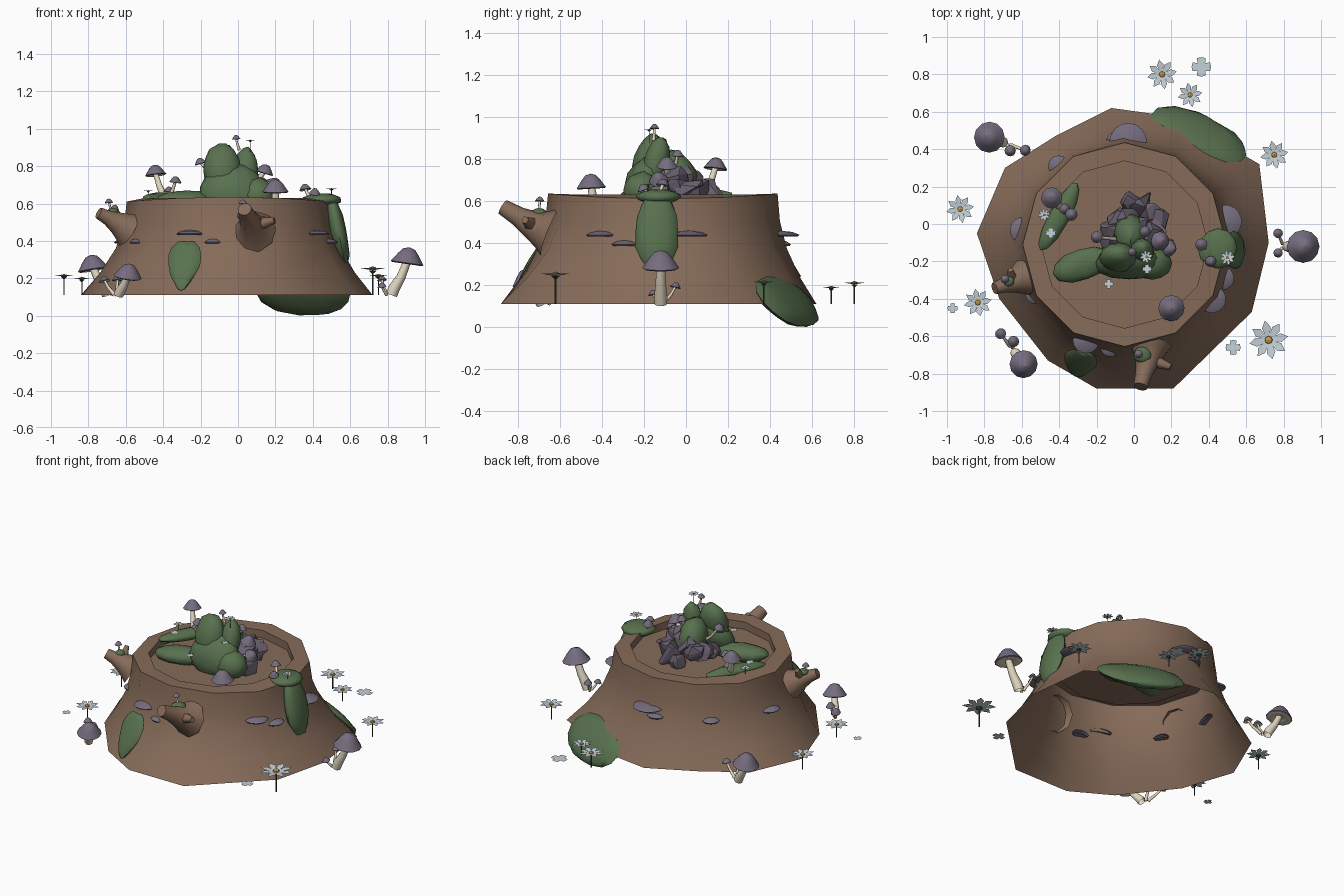
import bpy, bmesh, math, random
from mathutils import Vector, Matrix

if "Cube" in bpy.data.objects:
    bpy.data.objects.remove(bpy.data.objects["Cube"])
random.seed(4)

def mat(name, *c):
    m = bpy.data.materials.new(name)
    m.diffuse_color = (*c, 1)
    m.use_nodes = True
    m.node_tree.nodes["Principled BSDF"].inputs["Base Color"].default_value = m.diffuse_color
    return m

BARK = mat("bark brown", .238, .148, .10)
MOSS = mat("moss green", .098, .165, .077)
ROCK = mat("stone purple grey", .145, .12, .16)
CAP = mat("cap purple grey", .18, .152, .21)
CREAM = mat("stem cream", .74, .67, .52)
PETAL = mat("petal pale blue", .56, .64, .70)
YELLOW = mat("flower centre yellow", .6, .33, .04)
STALK = mat("stalk dark green", .04, .07, .04)

def finish(bm, name, mats, smooth=50):
    me = bpy.data.meshes.new(name)
    bm.to_mesh(me)
    bm.free()
    ob = bpy.data.objects.new(name, me)
    bpy.context.collection.objects.link(ob)
    for m in mats:
        me.materials.append(m)
    if smooth:
        bpy.ops.object.select_all(action='DESELECT')
        ob.select_set(True)
        bpy.context.view_layer.objects.active = ob
        bpy.ops.object.shade_smooth_by_angle(angle=math.radians(smooth))

def place(c, yaw=0, tilt=0, scale=1):
    return (Matrix.Translation(c) @ Matrix.Rotation(math.radians(yaw), 4, 'Z')
            @ Matrix.Rotation(math.radians(tilt), 4, 'X') @ Matrix.Scale(scale, 4))

def polar(a, r, z=0):
    return Vector((r * math.cos(a), r * math.sin(a), z))

def bridge(bm, rings, closed=True, idx=None):
    for j, (a, b) in enumerate(zip(rings, rings[1:])):
        n = len(a)
        for i in range(n if closed else n - 1):
            f = bm.faces.new((a[i], a[(i + 1) % n], b[(i + 1) % n], b[i]))
            f.material_index = idx[j] if idx else 0

def tube(bm, pts, radii, n=6, mi=0):
    """Loft circles along a path, closing the far end."""
    pts = [Vector(p) for p in pts]
    rings = []
    for i, p in enumerate(pts):
        d = pts[min(i + 1, len(pts) - 1)] - pts[max(i - 1, 0)]
        q = Vector((0, 0, 1)).rotation_difference(d.normalized())
        rings.append([bm.verts.new(p + q @ polar(math.tau * k / n, radii[i])) for k in range(n)])
    bridge(bm, rings, idx=[mi] * len(pts))
    bm.faces.new(rings[-1]).material_index = mi

def lathe(bm, prof, M, n=10, arc=math.tau, idx=None):
    closed = arc > 6
    rings = [[bm.verts.new(M @ polar(arc * k / n, r, z)) for k in range(n if closed else n + 1)]
             for r, z in prof]
    bridge(bm, rings, closed, idx)

# ---- stump: irregular flared base, round top, raised rim, sunken floor, open below
base = [(.72, -.1), (.67, .32), (.24, .57), (-.12, .62), (-.42, .47), (-.69, .30), (-.84, -.05),
        (-.72, -.40), (-.46, -.73), (-.2, -.88), (.21, -.88), (.63, -.47)]
ctr = Vector((-.05, -.11, 0))
TOP_R = .545
top = [ctr + polar(math.tau * k / 12, TOP_R, .61 + .025 * math.sin(math.tau * k / 12) ** 2) for k in range(12)]
bm = bmesh.new()
rings = []
for t, s in ((0, 0), (.42, .24), (.76, .5), (.94, .75), (1, 1)):
    rings.append([bm.verts.new((*Vector(b).lerp(p.xy, t), .11 + (p.z - .11) * s)) for b, p in zip(base, top)])
for z in (.63, .58):
    rings.append([bm.verts.new(ctr + polar(math.tau * k / 12, TOP_R * .82, z)) for k in range(12)])
bridge(bm, rings)
bm.faces.new(rings[-1])
finish(bm, "stump", [BARK], 40)

# ---- broken branch stubs flaring out of the wall, each with a side fork
def branch(name, root, elbow, tip, fork, r):
    bm = bmesh.new()
    root, elbow, tip = Vector(root), Vector(elbow), Vector(tip)
    tube(bm, [root, root.lerp(elbow, .5), elbow, elbow.lerp(tip, .5), tip],
         [r, r * .78, r * .6, r * .4, r * .32], 9)
    tube(bm, [elbow, elbow.lerp(Vector(fork), .6), fork], [r * .35, r * .24, r * .15])
    finish(bm, name, [BARK], 60)

branch("front_branch", (.085, -.645, .45), (.075, -.72, .48), (.035, -.87, .57), (.195, -.765, .51), .12)
branch("left_branch", (-.585, -.285, .46), (-.65, -.31, .50), (-.745, -.345, .55), (-.66, -.245, .585), .10)

# ---- moss lumps: flattened spheres, local -y faces outward, taper widens the top
def moss(name, c, r, yaw=0, tilt=0, taper=0):
    bm = bmesh.new()
    bmesh.ops.create_uvsphere(bm, u_segments=12, v_segments=8, radius=1)
    for v in bm.verts:
        v.co *= random.uniform(.95, 1.05)
        v.co.x *= 1 + taper * v.co.z
    bm.transform(place(c, yaw, tilt) @ Matrix.Diagonal((*r, 1)))
    finish(bm, name, [MOSS], 60)

moss("mound_moss_peak", (-.085, -.18, .79), (.10, .07, .135), 0, -18)
moss("mound_moss_shoulder", (.045, -.145, .775), (.065, .06, .13), 0, -15)
moss("mound_moss_front", (-.03, -.20, .69), (.175, .085, .14), 0, -28, -.2)
moss("mound_moss_right", (.10, -.21, .65), (.10, .085, .09), 0, -25)
moss("mound_moss_tail", (-.27, -.215, .615), (.17, .085, .055), 18)
moss("mound_moss_core", (-.02, -.05, .71), (.085, .10, .13), 0, 20)
moss("rim_moss_left", (-.40, .04, .625), (.21, .055, .035), 61)
moss("rim_moss_right", (.45, -.13, .62), (.105, .11, .035))
moss("side_moss_right", (.535, -.14, .455), (.105, .045, .19), 90, -12)
moss("side_moss_front", (-.29, -.745, .27), (.085, .022, .15), -12, -28, .35)
moss("base_moss_back", (.345, .48, .12), (.275, .05, .155), 156, -40)
moss("branch_moss_front", (.045, -.70, .535), (.05, .045, .03))
moss("branch_moss_left", (-.67, -.305, .555), (.03, .03, .022))

# ---- rock pile: faceted random hulls spiralling down around the mossy core
for i in range(1, 13):
    spread = .05 * math.sqrt(i)
    c = Vector((.02, -.05, .75 - .75 * spread)) + polar(math.radians((i * 137) % 250 - 40), spread)
    r = random.uniform(.06, .082)
    bm = bmesh.new()
    for _ in range(16):
        d = Vector([random.gauss(0, 1) for _ in range(3)]).normalized()
        bm.verts.new(c + d * r)
    bmesh.ops.convex_hull(bm, input=bm.verts)
    finish(bm, f"rock_{i}", [ROCK], 0)

# ---- mushrooms: curved stem with a lathed cap, cream underneath
CAP_PROFILE = [(.02, .05), (.5, -.02), (.9, -.1), (1, -.03), (.86, .16), (.62, .52), (.36, .82), (.02, .92)]
def mushroom(name, c, b, r):
    bm = bmesh.new()
    rise = c - b
    path = [b + Vector((rise.x * u, rise.y * u, rise.z * v)) for u, v in ((0, 0), (.15, .2), (.6, .55), (1, 1.03))]
    tube(bm, path, [.34 * r, .36 * r, .28 * r, .24 * r], 8, 1)
    lean = Vector((0, 0, 1)).rotation_difference(Vector((rise.x * .3, rise.y * .3, rise.z)))
    lathe(bm, CAP_PROFILE, place(c, scale=r) @ lean.to_matrix().to_4x4(), 12, idx=[1, 1, 0, 0, 0, 0, 0])
    finish(bm, name, [CAP, CREAM])

def clump(name, foot, caps, yaw=0):
    """Mushrooms fanning out of one foot; caps are (offset x, y, z, radius)."""
    foot = Vector(foot)
    for i, (x, y, z, r) in enumerate(caps):
        d = Matrix.Rotation(math.radians(yaw), 3, 'Z') @ Vector((x, y, 0))
        mushroom(f"{name}_mushroom_{i}", foot + d + Vector((0, 0, z)), foot + d * .2, r)

trio = [(.1, 0, .14, .083), (-.03, .03, .08, .03), (-.105, 0, .075, .03)]
clump("back_left", (-.68, .43, .11), trio, 160)
trio[0] = (.1, 0, .1, .076)
clump("front_left", (-.65, -.67, .11), trio, -53)
clump("right", (.80, -.12, .11), [(.105, 0, .175, .088), (-.03, .07, .08, .026), (-.03, -.035, .045, .025)])
clump("floor", (.2, -.43, .58), [(0, -.02, .085, .07)])
clump("rim_left", (-.38, .075, .62), [(-.06, .065, .135, .057), (.045, -.025, .095, .033), (.01, .005, .045, .028)])
clump("rim_right", (.4, -.145, .62), [(-.04, .035, .055, .033), (.01, -.055, .035, .03)])
clump("mound", (0, -.09, .65), [(-.2, .02, .165, .032), (.14, 0, .115, .05), (.19, -.04, .05, .045), (.06, .05, .165, .03)])
for name, foot in (("peak", (.01, -.155, .885)), ("front_branch", (.045, -.7, .54)), ("left_branch", (-.67, -.3, .545))):
    clump(name, foot, [(-.02, .005, .06, .023)])

# ---- shelf fungi: half discs on the wall (direction in degrees, radius), two heights
shelves = {.435: [(-112, .072), (-32, .075), (13, .09), (88, .10)],
           .39: [(-98, .055), (-151, .05), (-19, .065), (94, .06), (130, .055), (172, .07)]}
for z, row in shelves.items():
    for deg, r in row:
        bm = bmesh.new()
        c = ctr + polar(math.radians(deg), .55, z)
        prof = [(.001, 0), (r * .9, -.004), (r, .004), (r * .65, .018), (.001, .024)]
        lathe(bm, prof, place(c, deg - 90), 8, math.pi)
        finish(bm, f"shelf_fungus_{deg}", [CAP])

# ---- daisies: eight petals, yellow centre, thin stalk to the ground or moss
def daisy(x, y, z, r):
    bm = bmesh.new()
    for k in range(8):
        M = place((x, y, z), 45 * k + 11, scale=r)
        bm.faces.new([bm.verts.new(M @ Vector(p)) for p in
                      ((.1, -.08, 0), (.65, -.22, .1), (1, 0, .1), (.65, .22, .1), (.1, .08, 0))])
    M = place((x, y, z), scale=r)
    lathe(bm, [(.2, .02), (.18, .12), (.01, .18)], M, 8, idx=[1, 1])
    lathe(bm, [(.02, -.2), (.22, -.02)], M, 6, idx=[2])
    tube(bm, [(x, y, .11 if z < .3 else z - .06), (x, y, z)], [.045 * r] * 2, 5, 2)
    finish(bm, "daisy", [PETAL, YELLOW, STALK], 0)

for d in [(.15, .80, .205, .08), (.30, .69, .185, .066), (.75, .37, .21, .076), (.72, -.62, .245, .105),
          (-.93, .08, .21, .075), (-.835, -.42, .195, .075), (.50, -.18, .675, .042),
          (.065, -.175, .935, .036), (-.48, .05, .665, .035)]:
    daisy(*d)

# ---- fallen four-petal blossoms, flat
for x, y, z, r in [(.36, .84, .13, .052), (.53, -.66, .13, .04), (-.97, -.45, .13, .027),
                   (-.445, -.05, .66, .026), (.07, -.24, .80, .025), (-.135, -.32, .69, .025)]:
    bm = bmesh.new()
    bm.faces.new([bm.verts.new(place((x, y, z), 90 * k, scale=r) @ Vector((*p, 0)))
                  for k in range(4) for p in ((.4, -.4), (.9, -.45), (1, 0), (.9, .45))])
    finish(bm, "fallen_blossom", [PETAL], 0)
